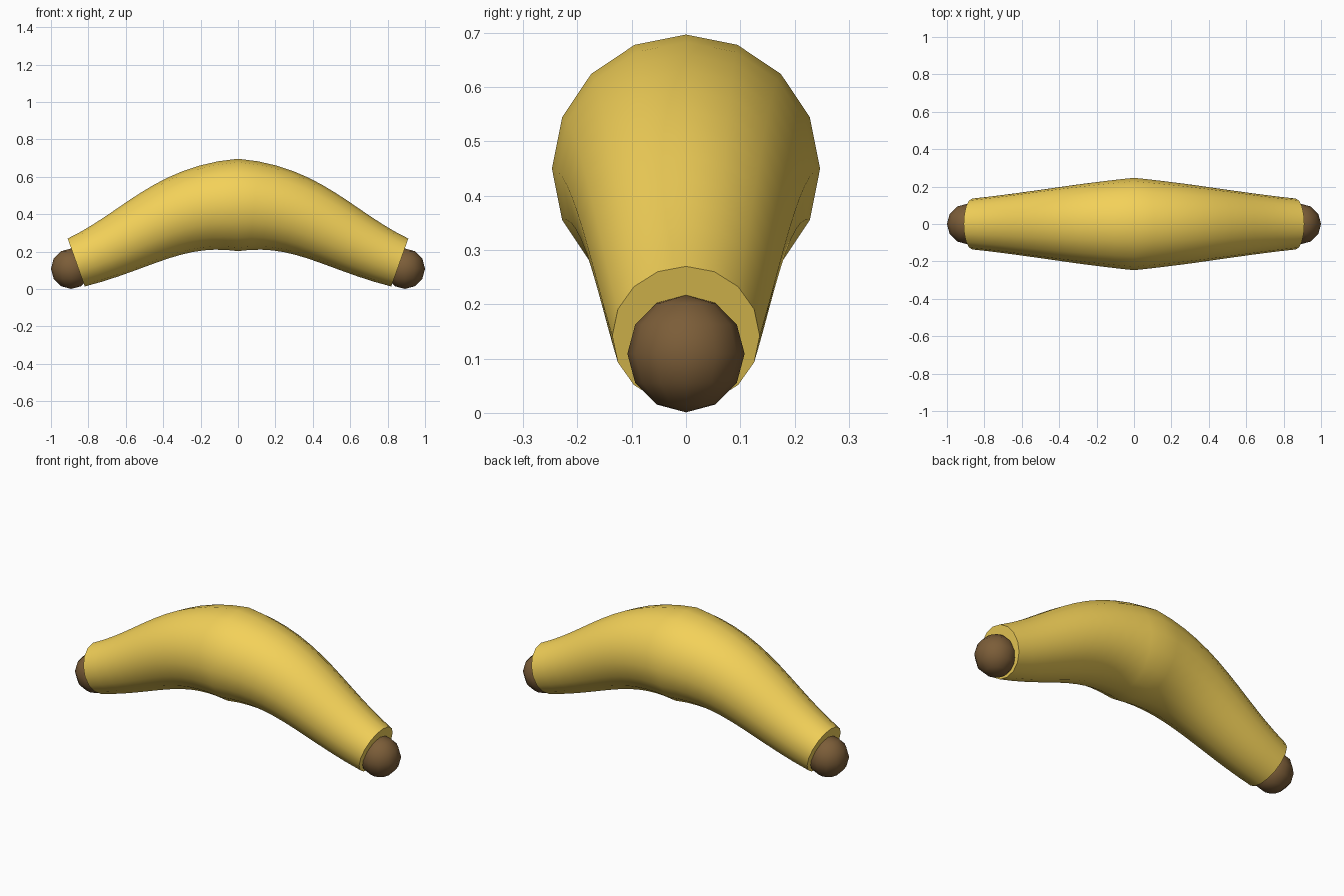
import bpy

if "Cube" in bpy.data.objects:
    bpy.data.objects.remove(bpy.data.objects["Cube"])


def material(name, rgb):
    m = bpy.data.materials.new(name)
    m.diffuse_color = (*rgb, 1)
    m.use_nodes = True
    m.node_tree.nodes["Principled BSDF"].inputs["Base Color"].default_value = m.diffuse_color
    return m


yellow = material("peel_yellow", (0.9, 0.64, 0.1))
brown = material("tip_brown", (0.2, 0.11, 0.04))

# Peel: 16-sided tapered tube along an arched curve, capped at both ends
curve = bpy.data.curves.new("peel", 'CURVE')
curve.dimensions = '3D'
curve.resolution_u = 12
curve.bevel_depth = 0.247
curve.bevel_resolution = 6
curve.use_fill_caps = True
spline = curve.splines.new('BEZIER')
spline.bezier_points.add(2)
path = [(-0.865, 0.142, 0.55), (0, 0.45, 1), (0.865, 0.142, 0.55)]
for p, (x, z, radius) in zip(spline.bezier_points, path):
    p.co = (x, 0, z)
    p.radius = radius
    p.handle_left_type = p.handle_right_type = 'AUTO'
peel = bpy.data.objects.new("peel", curve)
bpy.context.collection.objects.link(peel)
bpy.context.view_layer.objects.active = peel
peel.select_set(True)
bpy.ops.object.convert(target='MESH')
peel = bpy.context.object
peel.data.materials.clear()
peel.data.materials.append(yellow)
bpy.ops.object.shade_smooth_by_angle()

# Rounded dark tips
for side, name in ((-1, "left_tip"), (1, "right_tip")):
    bpy.ops.mesh.primitive_uv_sphere_add(segments=12, ring_count=6, radius=0.108,
                                         location=(side * 0.892, 0, 0.109))
    tip = bpy.context.object
    tip.name = name
    tip.data.materials.append(brown)
    bpy.ops.object.shade_smooth()
